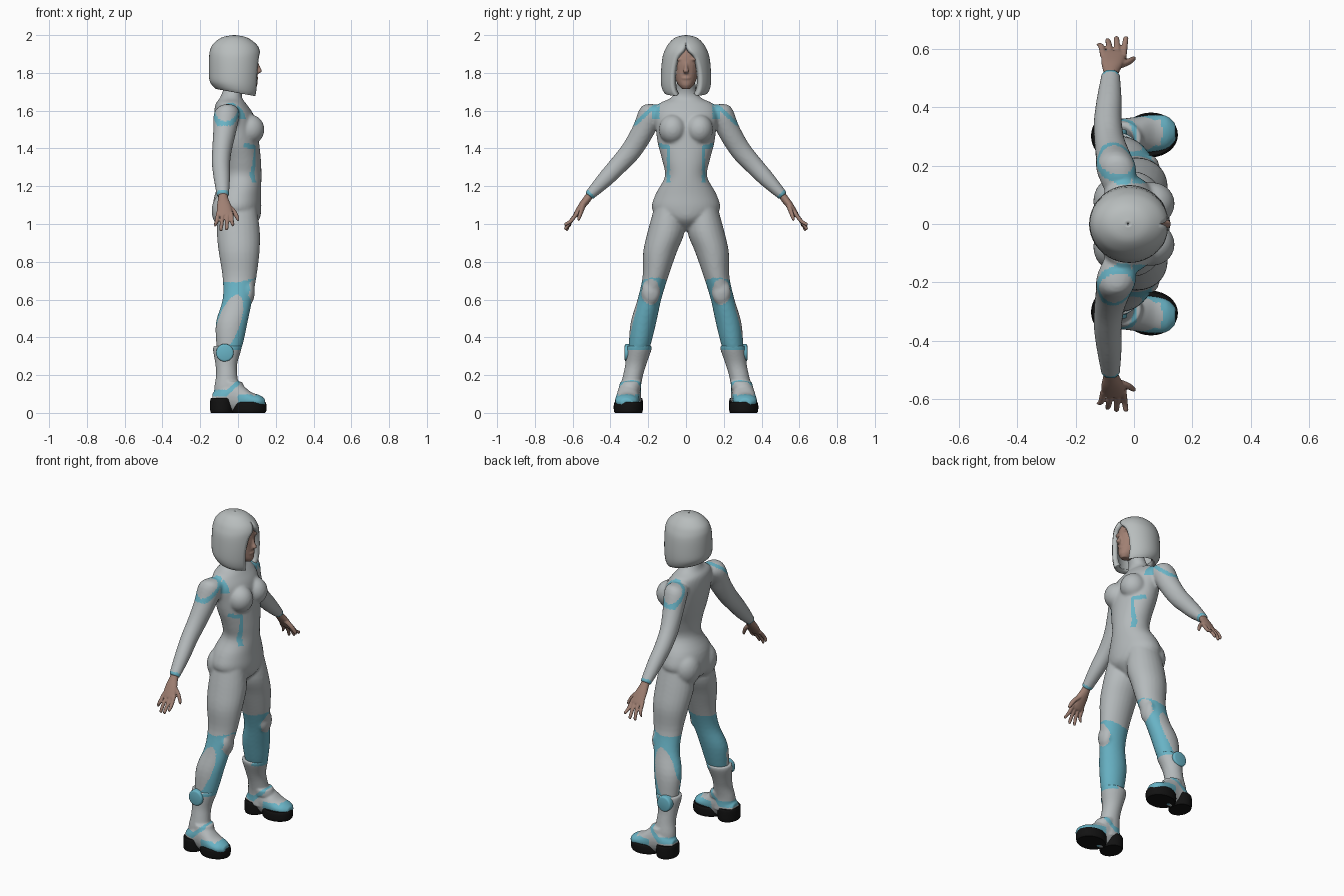
import bpy, bmesh, math
from mathutils import Vector, Matrix

if "Cube" in bpy.data.objects:
    bpy.data.objects.remove(bpy.data.objects["Cube"])


def material(name, rgb):
    m = bpy.data.materials.new(name)
    m.use_nodes = True
    m.diffuse_color = (*rgb, 1)
    node = m.node_tree.nodes["Principled BSDF"]
    node.inputs["Base Color"].default_value = (*rgb, 1)
    node.inputs["Roughness"].default_value = 0.7
    return m


GREY = material("suit grey", (0.46, 0.49, 0.5))
HAIR = material("hair silver", (0.48, 0.51, 0.51))
CYAN = material("panel cyan", (0.14, 0.45, 0.56))
SKIN = material("skin", (0.35, 0.215, 0.17))
BLACK = material("sole black", (0.006, 0.006, 0.006))
X, Y, Z = Vector((1, 0, 0)), Vector((0, 1, 0)), Vector((0, 0, 1))


def spline(rows, steps=4):
    """Catmull-Rom through rows of numbers."""
    out = []
    for i in range(len(rows) - 1):
        p = [rows[max(i - 1, 0)], rows[i], rows[i + 1], rows[min(i + 2, len(rows) - 1)]]
        for k in range(steps):
            t = k / steps
            out.append([b + 0.5 * t * (c - a + t * (2 * a - 5 * b + 4 * c - d + t * (3 * (b - c) + d - a)))
                        for a, b, c, d in zip(*p)])
    return out + [list(rows[-1])]


def loft(bm, rows, u, v, side=1, n=24):
    """Closed tube through rows of (x, y, z, radius along u, radius along v)."""
    rings = []
    for x, y, z, ru, rv in spline(rows):
        ring = []
        for k in range(n):
            a = math.tau * k / n
            p = Vector((x, y, z)) + u * max(ru, .002) * math.cos(a) + v * max(rv, .002) * math.sin(a)
            ring.append(bm.verts.new((p.x, p.y * side, p.z)))
        rings.append(ring)
    for r, q in zip(rings, rings[1:]):
        for k in range(n):
            bm.faces.new((r[k], r[(k + 1) % n], q[(k + 1) % n], q[k]))
    bm.faces.new(rings[0])
    bm.faces.new(rings[-1])


def ball(bm, centre, radii, side=1):
    m = Matrix.Translation((centre[0], centre[1] * side, centre[2])) @ Matrix.Diagonal((*radii, 1))
    bmesh.ops.create_uvsphere(bm, u_segments=24, v_segments=16, radius=1, matrix=m)


def finish(bm, name, mats, voxel=0, rule=None, smooth=4):
    """Make the object, fuse it by remeshing, then colour its faces by rule."""
    bmesh.ops.recalc_face_normals(bm, faces=bm.faces)
    me = bpy.data.meshes.new(name)
    bm.to_mesh(me)
    bm.free()
    ob = bpy.data.objects.new(name, me)
    bpy.context.scene.collection.objects.link(ob)
    if voxel:
        r = ob.modifiers.new("fuse", "REMESH")
        r.mode, r.voxel_size = "VOXEL", voxel
        s = ob.modifiers.new("soften", "SMOOTH")
        s.factor, s.iterations = 0.5, smooth
        ev = ob.evaluated_get(bpy.context.evaluated_depsgraph_get())
        me = bpy.data.meshes.new_from_object(ev)
        ob.modifiers.clear()
        ob.data = me
    me.materials.clear()
    for m in mats:
        me.materials.append(m)
    for p in me.polygons:
        p.use_smooth = True
        p.material_index = rule(p.center, p.normal) if rule else 0
    return ob


# Body suit: torso, legs and arms fused together
bm = bmesh.new()
torso = [(0, .965, .05, .03), (-.005, 1.02, .115, .12), (-.005, 1.08, .128, .18), (0, 1.16, .122, .16),
         (.022, 1.25, .102, .112), (.02, 1.33, .102, .124), (.005, 1.42, .108, .148),
         (-.008, 1.5, .112, .16), (-.022, 1.58, .104, .17), (-.037, 1.635, .082, .145),
         (-.037, 1.665, .06, .085), (-.03, 1.7, .052, .055), (-.01, 1.75, .048, .05)]
loft(bm, [(x, 0, z, rx, ry) for x, z, rx, ry in torso], X, Y, n=40)
leg = [(0, .09, 1.08, .1, .08), (.002, .105, .96, .114, .098), (.006, .138, .85, .108, .089),
       (.008, .162, .72, .09, .068), (-.003, .194, .6, .079, .063), (-.033, .225, .48, .084, .068),
       (-.045, .245, .36, .07, .058), (-.055, .26, .28, .05, .045)]
arm = [(-.05, .12, 1.6, .05, .05), (-.06, .185, 1.578, .068, .068), (-.072, .235, 1.48, .06, .061),
       (-.085, .29, 1.39, .052, .056), (-.09, .355, 1.315, .048, .05), (-.085, .43, 1.235, .043, .043),
       (-.08, .515, 1.148, .032, .027)]
across_arm = Vector((0, .73, .68))
for s in (1, -1):
    loft(bm, leg, X, Y, s)
    loft(bm, arm, X, across_arm, s)
    ball(bm, (.062, .07, 1.5), (.078, .074, .08), s)          # chest
    ball(bm, (-.062, .078, 1.07), (.078, .085, .1), s)        # seat
    ball(bm, (.055, .187, .64), (.034, .05, .068), s)         # knee guard


def suit_colour(c, n):
    u, out = abs(c.y), n.y * (1 if c.y > 0 else -1)
    # Lower legs, leaving knee guard and outer calf pad grey
    if z_between(c, .2, .69 + .25 * max(c.x, 0)):
        knee = n.x > .3 and ((u - .187) / .05) ** 2 + ((c.z - .64) / .067) ** 2 < 1
        lean = c.x + .05 - (c.z - .47) * .3
        pad = out > -.1 and (lean / .062) ** 2 + ((c.z - .475) / .15) ** 2 < 1
        return 0 if knee or pad else 1
    # Waist lines below the chest
    if c.x > .03 and n.x > 0:
        if abs(u - .093) < .008 + .05 * max(1.27 - c.z, 0) and z_between(c, 1.22, 1.41):
            return 1
        if .09 < u < .17 and abs(c.z - 1.405 - (u - .09) * .2) < .012:
            return 1
    # Shoulder bands and their front patch
    if u > .135 and c.z > 1.52 and abs(c.z + .91 * u - 1.775) < .014:
        return 1
    if .14 < u < .18 and z_between(c, 1.555, 1.625) and c.x > -.005:
        return 1
    # Wrist cuffs
    return int(u > .4 and abs(.68 * u - .73 * c.z + .5) < .008)


def z_between(c, low, high):
    return low < c.z < high


finish(bm, "body_suit", [GREY, CYAN], .008, suit_colour, 6)

# Head with nose, brow, lips and chin
bm = bmesh.new()
head = [(.068, 1.714, .022, .02), (.05, 1.735, .052, .04), (.035, 1.765, .068, .055),
        (.02, 1.81, .084, .068), (.012, 1.86, .092, .074), (0, 1.92, .088, .072), (-.01, 1.965, .05, .045)]
loft(bm, [(x, 0, z, rx, ry) for x, z, rx, ry in head], X, Y)
loft(bm, [(.094, 0, 1.865, .008, .007), (.108, 0, 1.83, .01, .009), (.115, 0, 1.808, .012, .015),
          (.1, 0, 1.796, .008, .01)], X, Y)
ball(bm, (.096, 0, 1.772), (.012, .024, .009))
for s in (1, -1):
    ball(bm, (.086, .033, 1.872), (.014, .028, .009), s)
    ball(bm, (.077, .033, 1.845), (.014, .017, .009), s)
finish(bm, "head", [SKIN], .005, None, 2)

# Bobbed hair: a shell that opens around the face
# rows: centre x, height, depth, half width, opening angle, hem tilt
bm = bmesh.new()
bob = [(-.02, 2.0, .004, .004, 0, 0), (-.02, 1.988, .065, .055, 0, 0), (-.018, 1.955, .112, .092, .01, 0),
       (-.016, 1.92, .132, .112, .14, 0), (-.016, 1.88, .137, .125, .42, 0),
       (-.016, 1.81, .138, .132, .56, 0), (-.016, 1.75, .135, .133, .58, .01),
       (-.012, 1.715, .124, .126, .54, .018), (-.008, 1.695, .11, .115, .48, .02)]
COLS, rings = 40, []
for x, z, rx, ry, gap, tilt in spline(bob):
    gap, ring = max(gap, 0), []
    for k in range(COLS + 1):
        a = gap + .05 * min(gap, 1) + (math.tau - 2 * gap) * k / COLS
        ring.append(bm.verts.new((x + rx * math.cos(a), ry * math.sin(a), z - tilt * math.cos(a))))
    rings.append(ring)
for r, q in zip(rings, rings[1:]):
    for k in range(COLS):
        bm.faces.new((r[k], q[k], q[k + 1], r[k + 1]))
bmesh.ops.remove_doubles(bm, verts=bm.verts, dist=.0005)
hair = finish(bm, "hair", [HAIR])
shell = hair.modifiers.new("thickness", "SOLIDIFY")
shell.thickness, shell.offset = .03, -1


def boot_colour(c, n):
    toe = c.x > .0 and c.z < .098 and not (n.z > .8 and abs(c.x - .075) < .016)
    heel = c.x < .01 and abs(c.z - .105 - max(c.x + .06, 0) * .9) < .016
    rim = c.z > .335 and n.x > .2
    return int(toe or heel or rim)


finger_tips = [(-.105, -.12, .615, .987), (-.08, -.09, .631, .962),
               (-.056, -.06, .638, .966), (-.036, -.028, .638, .988)]
shaft = [(-.06, .29, .06, .065, .055), (-.06, .293, .13, .066, .054), (-.06, .28, .2, .056, .053),
         (-.062, .265, .26, .058, .056), (-.058, .25, .33, .074, .066), (-.054, .247, .355, .076, .066)]
foot = [(-.135, .298, .07, .035, .035), (-.09, .3, .08, .058, .06), (-.03, .303, .09, .06, .09),
        (.02, .308, .075, .062, .075), (.07, .312, .065, .064, .045), (.115, .315, .06, .055, .034),
        (.143, .315, .055, .028, .02)]
for s, label in ((1, "left"), (-1, "right")):
    # Hand with four fingers and a thumb
    bm = bmesh.new()
    loft(bm, [(-.08, .505, 1.158, .024, .02), (-.078, .525, 1.13, .028, .021), (-.074, .552, 1.095, .038, .019),
              (-.07, .583, 1.05, .042, .014), (-.07, .59, 1.04, .036, .009)], X, across_arm, s)
    for x, tx, ty, tz in finger_tips:
        loft(bm, [(x, .575, 1.06, .011, .011), ((x + tx) / 2, .61, 1.015, .0105, .0105),
                  (tx, ty, tz + .01, .009, .009), (tx, ty, tz, .004, .004)], X, across_arm, s, 12)
    loft(bm, [(-.06, .54, 1.105, .016, .014), (-.025, .553, 1.07, .014, .013),
              (-.005, .566, 1.035, .011, .011), (0, .572, 1.018, .005, .005)], X, across_arm, s, 12)
    finish(bm, label + "_hand", [SKIN], .004, None, 2)

    # Boot with an instep strap
    bm = bmesh.new()
    loft(bm, shaft, X, Y, s)
    loft(bm, foot, Y, Z, s)
    loft(bm, [(-.03, .298, .125, .064, .058), (-.03, .296, .142, .062, .058), (-.036, .292, .165, .058, .056)],
         X, Y, s)
    finish(bm, label + "_boot", [GREY, CYAN], .006, boot_colour, 3)

    # Ankle disc
    bm = bmesh.new()
    loft(bm, [(-.07, .285, .32, .046, .046), (-.07, .318, .318, .046, .046), (-.07, .325, .318, .036, .036)],
         X, Z, s)
    disc = finish(bm, label + "_ankle_disc", [CYAN])

    # Sole in two blocks
    for part, x, y, rx, ry, h in (("heel", -.086, .302, .061, .073, .078), ("forefoot", .058, .306, .092, .076, .058)):
        bm = bmesh.new()
        loft(bm, [(x, y, 0, rx * .93, ry * .93), (x, y, .012, rx, ry), (x, y, h - .012, rx, ry),
                  (x, y, h, rx * .93, ry * .93)], X, Y, s, 32)
        finish(bm, label + "_" + part + "_sole", [BLACK])

# Keep creases crisp on the hard parts
for ob in bpy.context.scene.objects:
    if ob.name.endswith(("_sole", "_disc")):
        bpy.ops.object.select_all(action="DESELECT")
        ob.select_set(True)
        bpy.context.view_layer.objects.active = ob
        bpy.ops.object.shade_smooth_by_angle(angle=math.radians(35))
